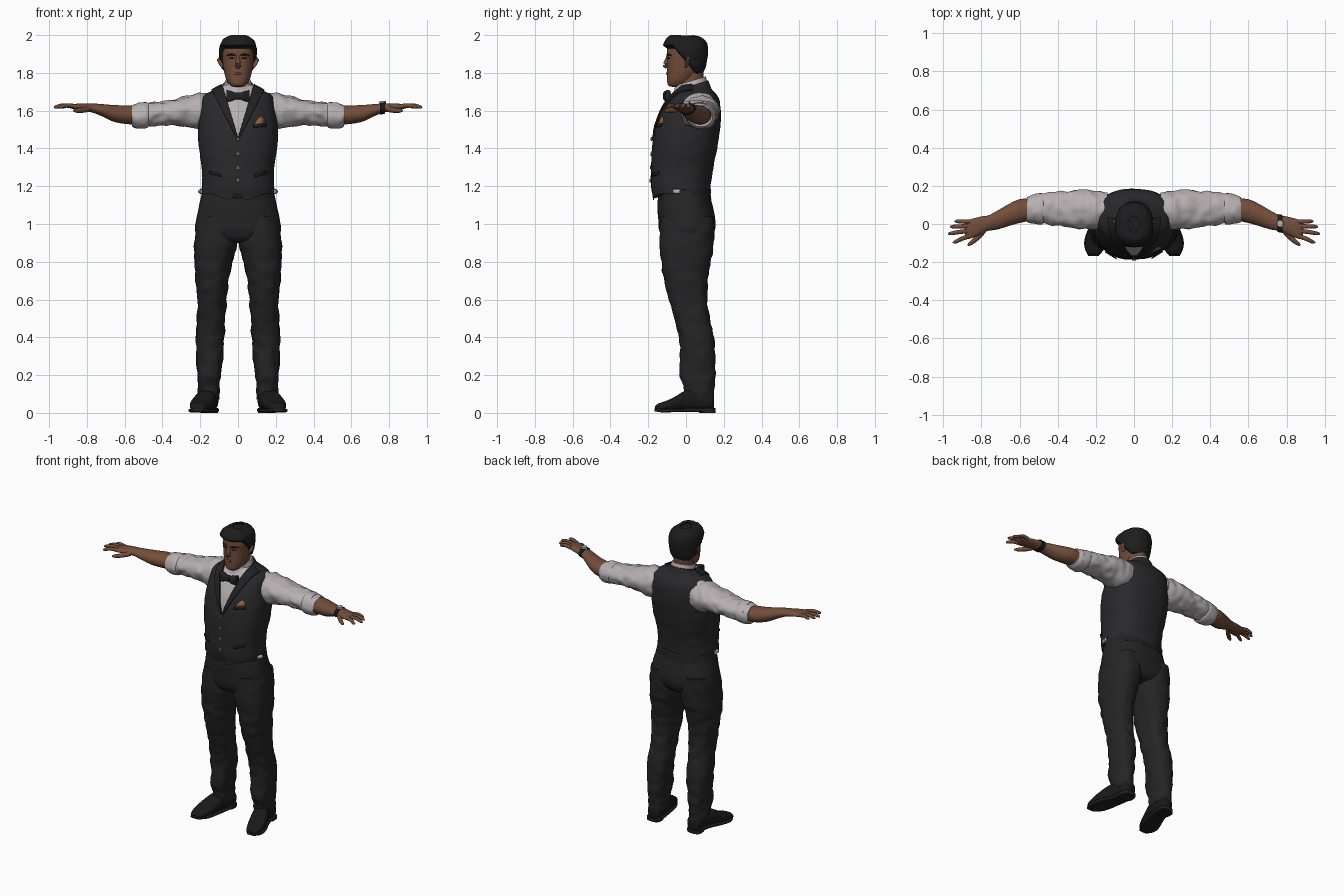
import bpy, bmesh
from math import sin, cos, pi, radians
from mathutils import Vector, noise
from mathutils.bvhtree import BVHTree

cube = bpy.data.objects.get("Cube")
if cube:
    bpy.data.objects.remove(cube)


def material(name, *rgb):
    m = bpy.data.materials.new(name)
    m.use_nodes = True
    m.diffuse_color = (*rgb, 1)
    m.node_tree.nodes["Principled BSDF"].inputs["Base Color"].default_value = (*rgb, 1)
    return m


skin = material("warm skin", .17, .075, .042)
black_hair = material("black hair", .012, .012, .013)
linen = material("white linen", .47, .43, .44)
wool = material("charcoal wool", .022, .022, .024)
satin = material("dark satin", .015, .015, .016)
cloth = material("trouser cloth", .018, .018, .019)
leather = material("black leather", .01, .01, .01)
copper = material("copper", .3, .11, .05)
steel = material("steel", .45, .45, .45)


def finish(name, bm, mats, mirror=False):
    """Turn a bmesh into a smooth object, optionally mirrored across x."""
    mesh = bpy.data.meshes.new(name)
    bmesh.ops.recalc_face_normals(bm, faces=bm.faces)
    bm.to_mesh(mesh)
    bm.free()
    ob = bpy.data.objects.new(name, mesh)
    bpy.context.collection.objects.link(ob)
    for m in mats:
        mesh.materials.append(m)
    if mirror:
        ob.modifiers.new("mirror", "MIRROR").use_mirror_merge = False
    bpy.ops.object.select_all(action="DESELECT")
    bpy.context.view_layer.objects.active = ob
    ob.select_set(True)
    bpy.ops.object.shade_smooth_by_angle(angle=radians(45))
    return ob


def bridge(bm, rings):
    loops = [[bm.verts.new(p) for p in ring] for ring in rings]
    for a, b in zip(loops, loops[1:]):
        for i in range(len(a)):
            j = (i + 1) % len(a)
            bm.faces.new((a[i], a[j], b[j], b[i]))
    bm.faces.new(loops[0])
    bm.faces.new(loops[-1][::-1])


def spline(rows, steps):
    """Catmull-Rom interpolation of rows of numbers."""
    rows = [Vector(r) for r in rows]
    out = []
    for i in range(len(rows) - 1):
        p, q = rows[i], rows[i + 1]
        m = (q - rows[max(i - 1, 0)]) / 2
        n = (rows[min(i + 2, len(rows) - 1)] - p) / 2
        for s in range(steps):
            t = s / steps
            out.append(p + m * t + (3 * (q - p) - 2 * m - n) * t * t + (2 * (p - q) + m + n) * t ** 3)
    return out + [rows[-1]]


def loft_mesh(rows, axis="Z", seg=32, power=1, wrinkle=0, tilt=0, steps=4):
    """Each row: position on the axis, then low and high of the two cross axes."""
    rings = []
    for t, a, b, c, d in spline(rows, steps):
        ring = []
        for k in range(seg):
            co, si = cos(2 * pi * (k + .5) / seg), sin(2 * pi * (k + .5) / seg)
            co, si = [abs(v) ** power * (1 if v > 0 else -1) for v in (co, si)]
            u, v = (a + b) / 2, (c + d) / 2
            fold = noise.noise(Vector((co * 2, si * 2, t * 22))) * wrinkle
            u += co * ((b - a) / 2 + fold)
            v += si * ((d - c) / 2 + fold)
            ring.append({"Z": (u, v, t + tilt * v), "X": (t, u, v), "Y": (u, t, v)}[axis])
        rings.append(ring)
    bm = bmesh.new()
    bridge(bm, rings)
    return bm


def loft(name, rows, mat, mirror=False, **options):
    return finish(name, loft_mesh(rows, **options), [mat], mirror)


def tubes(name, paths, mat, mirror=False, flat=1):
    """Round tubes, each a list of (x, y, z, radius)."""
    bm = bmesh.new()
    for path in paths:
        path = spline(path, 3)
        rings = []
        for i, p in enumerate(path):
            way = path[min(i + 1, len(path) - 1)] - path[max(i - 1, 0)]
            turn = way.to_3d().to_track_quat("Z", "Y")
            rings.append([p.to_3d() + turn @ Vector((p[3] * cos(k * pi / 6), flat * p[3] * sin(k * pi / 6), 0))
                          for k in range(12)])
        bridge(bm, rings)
    return finish(name, bm, [mat], mirror)


def wide(z, half, front, back):
    return (z, -half, half, front, back)


# Waistcoat body: front V cut into shirt and raised lapels, pointed hem
bm = loft_mesh([wide(1.15, .197, -.175, .13), wide(1.2, .191, -.185, .13), wide(1.3, .192, -.185, .145),
                wide(1.4, .207, -.18, .165), wide(1.5, .212, -.165, .18), wide(1.58, .204, -.14, .185),
                wide(1.64, .196, -.11, .18), wide(1.68, .18, -.08, .165), wide(1.71, .13, -.055, .14),
                wide(1.735, .08, -.04, .12)], seg=64, power=.85, wrinkle=.004)
for v in bm.verts:
    if v.co.z < 1.151:
        x = abs(v.co.x)
        v.co.z = 1.185 if v.co.y > 0 else 1.18 - .07 * (1 - x / .2) + (.04 if x < .02 else 0)
edges = ((1.46, .3), (1.44, .52))
for z0, slope in edges:
    for side in (-1, 1):
        bmesh.ops.bisect_plane(bm, geom=bm.verts[:] + bm.edges[:] + bm.faces[:],
                               plane_co=(0, 0, z0), plane_no=(side, 0, -slope))
for f in bm.faces:
    c = f.calc_center_median()
    if c.y < .03:
        inside = [abs(c.x) < slope * (c.z - z0) for z0, slope in edges]
        f.material_index = 1 if inside[0] else 2 if inside[1] else 0
bm.normal_update()
bmesh.ops.inset_region(bm, faces=[f for f in bm.faces if f.material_index == 2], thickness=.001, depth=.008)
surface = BVHTree.FromBMesh(bm)
finish("waistcoat", bm, [wool, linen, satin])


def front(x, z):
    return surface.ray_cast(Vector((x, -1, z)), Vector((0, 1, 0)))[0].y


def plate(name, outline, mat):
    """Thin patch laid on the chest."""
    bm = bmesh.new()
    bm.faces.new([bm.verts.new((x, front(x, z) - .005, z)) for x, z in outline])
    ob = finish(name, bm, [mat])
    ob.modifiers.new("thickness", "SOLIDIFY").thickness = .006


plate("pocket_square", [(.085, 1.525), (.145, 1.53), (.143, 1.55), (.125, 1.572), (.112, 1.565), (.1, 1.55)], copper)
plate("chest_welt", [(.08, 1.51), (.148, 1.516), (.147, 1.531), (.08, 1.525)], satin)
for side, label in ((1, "left"), (-1, "right")):
    plate(label + "_hip_welt", [(side * .09, 1.25), (side * .15, 1.265), (side * .15, 1.28), (side * .09, 1.265)], satin)
tubes("buttons", [[(0, front(0, z) + .003, z, .01), (0, front(0, z) - .006, z, .009)]
                  for z in (1.45, 1.37, 1.3, 1.23)], copper)
tubes("side_buckles", [[(.19, -.065, 1.172, .012), (.2, -.03, 1.172, .012)]], steel, True)

# Collar, neckband and bow tie
loft("neck", [wide(1.66, .07, -.05, .1), wide(1.73, .06, -.045, .09), wide(1.82, .06, -.04, .095)], skin)
loft("shirt_collar", [wide(1.68, .088, -.08, .118), wide(1.72, .078, -.066, .112), wide(1.75, .068, -.055, .105)],
     linen, tilt=.3)
loft("waistcoat_neckband", [wide(1.66, .115, -.03, .14), wide(1.705, .092, -.02, .125), wide(1.725, .08, -.015, .118)],
     wool, tilt=.3)
loft("bow_wings", [(.004, -.115, -.09, 1.665, 1.69), (.03, -.122, -.082, 1.652, 1.702), (.062, -.11, -.08, 1.645, 1.71)],
     satin, True, axis="X", power=.6)
loft("bow_knot", [(-.014, -.122, -.085, 1.66, 1.695), (.014, -.122, -.085, 1.66, 1.695)], satin, axis="X", power=.6)

# Head
skull = [wide(1.728, .03, -.085, -.02), wide(1.74, .046, -.098, .01), wide(1.77, .064, -.1, .045),
         wide(1.82, .077, -.1, .085), wide(1.87, .083, -.1, .098), wide(1.91, .086, -.102, .102),
         wide(1.95, .08, -.095, .097), wide(1.975, .06, -.075, .075), wide(1.985, .025, -.035, .035)]
loft("head", skull, skin, power=.92)
tubes("nose", [[(0, -.093, 1.892, .008), (0, -.102, 1.865, .011), (0, -.107, 1.842, .016), (0, -.1, 1.828, .01)]], skin)
tubes("ears", [[(.083, -.002, 1.828, .006), (.091, .006, 1.85, .014), (.094, .012, 1.872, .018),
                (.091, .01, 1.888, .008)]], skin, True, flat=.6)
tubes("brows", [[(.014, -.1, 1.892, .004), (.035, -.096, 1.898, .005), (.06, -.077, 1.892, .003)]], black_hair, True)
tubes("eyes", [[(.02, -.098, 1.876, .002), (.034, -.092, 1.877, .005), (.048, -.084, 1.876, .002)]], leather, True)
tubes("lips", [[(-.026, -.09, 1.795, .003), (0, -.101, 1.797, .006), (.026, -.09, 1.795, .003)]], skin)

# Hair: the skull shape, pushed out above the hairline and sunk below it
bm = loft_mesh(skull, seg=64, power=.92, steps=8)
bm.normal_update()
for v in bm.verts:
    x, y, z = v.co
    side = min(max((y + .06) / .11, 0), 1)
    grow = min(max((z - 1.925 + .135 * side) / .015, 0), 1)
    quiff = .01 * grow * min(max((-y - .02) / .04, 0), 1)
    strands = noise.noise(Vector((x * 60, y * 15, z * 30))) * .003 * grow
    v.co += v.normal * (-.012 + .026 * grow + quiff + strands)
    v.co.z = min(v.co.z, 2)
finish("hair", bm, [black_hair])

# Arms
loft("sleeves", [(.14, -.01, .165, 1.51, 1.69), (.2, -.028, .175, 1.5, 1.692), (.27, -.024, .178, 1.515, 1.68),
                 (.36, -.015, .172, 1.525, 1.655), (.45, .0, .165, 1.52, 1.645), (.53, .005, .152, 1.508, 1.638)],
     linen, True, axis="X", wrinkle=.012, steps=8)
loft("rolled_cuffs", [(.47, .01, .15, 1.52, 1.635), (.485, -.004, .162, 1.507, 1.645), (.54, .004, .15, 1.506, 1.636),
                      (.56, .012, .142, 1.515, 1.63)], linen, True, axis="X", wrinkle=.005)
loft("forearms", [(.53, .02, .135, 1.525, 1.625), (.6, .005, .13, 1.53, 1.628), (.66, -.012, .103, 1.542, 1.63),
                  (.72, -.03, .068, 1.57, 1.635), (.765, -.036, .045, 1.588, 1.638), (.8, -.052, .04, 1.596, 1.638),
                  (.84, -.07, .03, 1.602, 1.638), (.872, -.078, .02, 1.608, 1.634), (.885, -.06, .005, 1.612, 1.63)],
     skin, True, axis="X")
fingers = [((.86, .012), (.94, .014)), ((.87, -.012), (.965, -.014)),
           ((.87, -.036), (.975, -.05)), ((.86, -.062), (.95, -.095))]
paths = []
for (x0, y0), (x1, y1) in fingers:
    mid = (x0 + x1) / 2, (y0 + y1) / 2
    paths.append([(x0, y0, 1.622, .012), (*mid, 1.628, .011), (x1 - .012, y1, 1.62, .009), (x1, y1, 1.617, .003)])
paths.append([(.79, -.035, 1.61, .016), (.82, -.07, 1.603, .014), (.855, -.1, 1.6, .011), (.872, -.113, 1.6, .004)])
tubes("fingers", paths, skin, True)
loft("watch_band", [(.752, -.042, .052, 1.578, 1.644), (.778, -.047, .048, 1.584, 1.646)], leather, axis="X")
loft("watch_face", [(1.638, .748, .784, -.018, .022), (1.652, .75, .782, -.016, .02)], steel)

# Trousers
loft("waistband", [wide(1.13, .195, -.15, .135), wide(1.195, .186, -.14, .126)], satin, power=.85)
loft("trouser_seat", [wide(1.17, .19, -.142, .122), wide(1.1, .205, -.152, .14), wide(1.02, .222, -.147, .156),
                      wide(.96, .226, -.14, .15), wide(.915, .19, -.115, .12), wide(.9, .12, -.06, .06)],
     cloth, power=.85, seg=48, wrinkle=.003)
loft("trouser_legs", [(1.04, .01, .215, -.135, .145), (.9, .004, .23, -.14, .147), (.8, .03, .231, -.13, .13),
                      (.7, .05, .225, -.115, .116), (.6, .06, .216, -.09, .112), (.5, .068, .217, -.062, .125),
                      (.4, .073, .223, -.036, .148), (.3, .08, .221, -.03, .155), (.2, .09, .216, -.036, .155),
                      (.13, .098, .21, -.01, .15), (.07, .1, .207, -.002, .148)],
     cloth, True, power=.9, wrinkle=.009, steps=6)

# Shoes, toes turned out
loft("shoe_uppers", [(.148, .118, .178, .02, .085), (.13, .105, .195, .015, .11), (.06, .105, .205, .01, .125),
                     (0, .115, .225, .01, .12), (-.06, .13, .25, .01, .085), (-.11, .148, .255, .01, .062),
                     (-.15, .17, .248, .01, .048), (-.163, .19, .235, .012, .035)], leather, True, axis="Y", power=.8)
loft("shoe_soles", [(.155, .12, .178, .003, .026), (.13, .102, .198, .003, .026), (.05, .108, .208, .005, .026),
                    (-.06, .127, .254, .004, .024), (-.12, .148, .26, .002, .022), (-.167, .185, .24, .008, .024)],
     satin, True, axis="Y", power=.4)
loft("shoe_heels", [(0, .105, .2, .07, .155), (.025, .105, .2, .07, .155)], satin, True, power=.7, steps=1)
